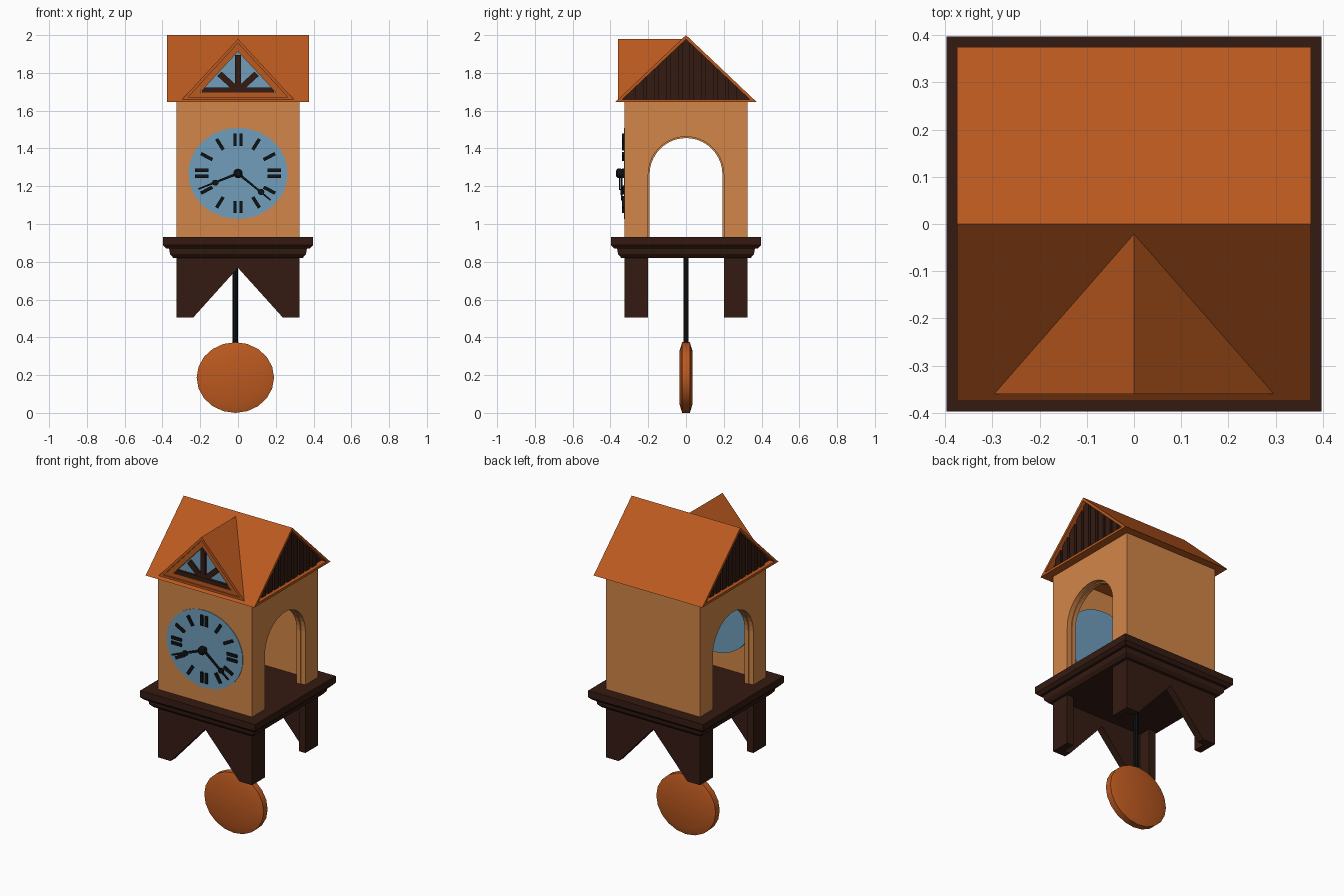
import bpy, bmesh
from math import sin, cos, pi, hypot

if "Cube" in bpy.data.objects:
    bpy.data.objects.remove(bpy.data.objects["Cube"])


def mat(name, r, g, b):
    m = bpy.data.materials.new(name)
    m.diffuse_color = (r, g, b, 1)
    m.use_nodes = True
    m.node_tree.nodes["Principled BSDF"].inputs["Base Color"].default_value = m.diffuse_color
    return m


ROOF = mat("orange_wood", 0.50, 0.10, 0.014)
WALL = mat("light_wood", 0.64, 0.24, 0.065)
DARK = mat("dark_wood", 0.035, 0.011, 0.006)
BLUE = mat("blue_enamel", 0.16, 0.34, 0.50)
BLACK = mat("black_metal", 0.005, 0.006, 0.007)


# place a 2D profile point at depth d along the given axis
def place(axis, p, d):
    return {"x": (d, p[0], p[1]), "y": (p[0], d, p[1]), "z": (p[0], p[1], d)}[axis]


# join (profile, depth) loops with quads and close both ends
def add_loft(bm, axis, loops):
    rings = [[bm.verts.new(place(axis, p, d)) for p in pts] for pts, d in loops]
    n = len(rings[0])
    for a, b in zip(rings, rings[1:]):
        for i in range(n):
            j = (i + 1) % n
            bm.faces.new((a[i], a[j], b[j], b[i]))
    bm.faces.new(rings[0])
    bm.faces.new(rings[-1])


def build(name, axis, solids, material, smooth=False):
    bm = bmesh.new()
    for loops in solids:
        add_loft(bm, axis, loops)
    bmesh.ops.recalc_face_normals(bm, faces=bm.faces[:])
    me = bpy.data.meshes.new(name)
    bm.to_mesh(me)
    bm.free()
    me.materials.append(material)
    ob = bpy.data.objects.new(name, me)
    bpy.context.collection.objects.link(ob)
    if smooth:
        bpy.ops.object.select_all(action="DESELECT")
        ob.select_set(True)
        bpy.context.view_layer.objects.active = ob
        bpy.ops.object.shade_smooth_by_angle(angle=pi / 6)
    return ob


def prism(pts, a, b):
    return [(pts, a), (pts, b)]


def rect(x0, x1, z0, z1):
    return [(x0, z0), (x1, z0), (x1, z1), (x0, z1)]


def square(h):
    return rect(-h, h, -h, h)


def tri(half, base, top):
    return [(-half, base), (half, base), (0, top)]


def ellipse(cx, cz, rx, rz, n):
    return [(cx + rx * cos(2 * pi * i / n), cz + rz * sin(2 * pi * i / n)) for i in range(n)]


# straight strip from p to q, with end widths
def strip(p, q, w0, w1):
    dx, dz = q[0] - p[0], q[1] - p[1]
    length = hypot(dx, dz)
    nx, nz = -dz / length / 2, dx / length / 2
    return [(p[0] + nx * w0, p[1] + nz * w0), (q[0] + nx * w1, q[1] + nz * w1),
            (q[0] - nx * w1, q[1] - nz * w1), (p[0] - nx * w0, p[1] - nz * w0)]


# stepped platform
build("platform", "z", [[(square(h), z) for h, z in (
    (0.342, 0.82), (0.36, 0.84), (0.365, 0.87), (0.38, 0.87), (0.397, 0.888), (0.397, 0.93))]], DARK)

# notched leg boards front and back, with returns along the sides
notch = [(-0.325, 0.825), (-0.325, 0.505), (-0.237, 0.505), (0, 0.768),
         (0.237, 0.505), (0.325, 0.505), (0.325, 0.825)]
for label, s in (("front", -1), ("back", 1)):
    build(label + "_leg_board", "y", [prism(notch, s * 0.325, s * 0.28)], DARK)
    lo, hi = sorted((s * 0.2, s * 0.3249))
    build(label + "_leg_sides", "x",
          [prism(rect(lo, hi, 0.505, 0.825), t * 0.3249, t * 0.28) for t in (-1, 1)], DARK)


# case: arched side walls with a slightly smaller inner arch
def arch(r):
    curve = [(r * cos(pi * i / 20), 1.262 + r * sin(pi * i / 20)) for i in range(21)]
    return ([(0.3249, 0.92), (0.3249, 1.66), (-0.3249, 1.66), (-0.3249, 0.92), (-r, 0.92)]
            + curve[::-1] + [(r, 0.92)])


for label, s in (("left", -1), ("right", 1)):
    build(label + "_arch_wall", "x", [prism(arch(0.2), s * 0.3249, s * 0.295),
                                      prism(arch(0.193), s * 0.295, s * 0.27)], WALL)
for label, s in (("front", -1), ("back", 1)):
    build(label + "_wall", "y", [prism(rect(-0.325, 0.325, 0.92, 1.66), s * 0.325, s * 0.285)], WALL)

# main roof with recessed gables
outer, inner = tri(0.375, 1.645, 2.0), tri(0.337, 1.66, 1.978)
build("roof", "x", [[(inner, -0.335), (inner, -0.375), (outer, -0.375),
                     (outer, 0.375), (inner, 0.375), (inner, 0.335)]], ROOF)

# gable panels with upright slats
build("gable_panels", "x", [prism(inner, s * 0.33, s * 0.34) for s in (-1, 1)], DARK)


def slat(y0, y1):
    def top(y):
        return 1.978 - abs(y) * 0.318 / 0.337
    mid = [(0, top(0))] if y0 < 0 < y1 else []
    return [(y0, 1.66), (y1, 1.66), (y1, top(y1))] + mid + [(y0, top(y0))]


build("gable_slats", "x", [prism(slat(c - 0.022, c + 0.022), s * 0.335, s * 0.353)
                           for s in (-1, 1) for c in [0.062 * i for i in range(-4, 5)]], DARK)

# dormer with stepped frame and recessed window
d_out, d_mid, d_in = tri(0.30, 1.655, 1.98), tri(0.263, 1.672, 1.957), tri(0.2, 1.697, 1.913)
build("dormer", "y", [[(d_in, -0.325), (d_in, -0.352), (d_mid, -0.352), (d_mid, -0.36),
                       (d_out, -0.36), (d_out, -0.022)]], ROOF)
build("dormer_glass", "y", [prism(d_in, -0.335, -0.32)], BLUE)
bars = [rect(-0.19, 0.19, 1.697, 1.722), rect(-0.016, 0.016, 1.70, 1.895)]
bars += [strip((0, 1.705), (s * 0.098, 1.795), 0.032, 0.032) for s in (-1, 1)]
build("dormer_window_bars", "y", [prism(b, -0.35 + 0.001 * i, -0.33) for i, b in enumerate(bars)], DARK)

# clock face, set through the front wall
CZ = 1.268
build("clock_face", "y", [prism(ellipse(0, CZ, 0.263, 0.241, 40), -0.329, -0.265)], BLUE, True)

# hour marks: plain bars, doubled at the quarters
marks = []
for h in range(12):
    a = h * pi / 6
    for k in ((-0.016, 0.016) if h % 3 == 0 else (0,)):
        ends = [(r * 1.08 * sin(a) + k * cos(a), CZ + r * cos(a) - k * sin(a)) for r in (0.145, 0.21)]
        marks.append(prism(strip(*ends, 0.018, 0.018), -0.338, -0.325))
build("hour_marks", "y", marks, BLACK)

# hands with rounded swellings, and hub
for label, tip, bead, y in (("minute_hand", (-0.21, 1.185), (-0.12, 1.219), -0.355),
                            ("hour_hand", (0.172, 1.127), (0.122, 1.17), -0.345)):
    build(label, "y", [prism(strip((0, CZ), tip, 0.014, 0.008), y, y + 0.008),
                       prism(ellipse(*bead, 0.018, 0.016, 10), y - 0.001, y + 0.009)], BLACK)
build("hand_hub", "y", [[(ellipse(0, CZ, r, r, 16), y) for r, y in (
    (0.015, -0.37), (0.025, -0.362), (0.025, -0.345), (0.015, -0.325))]], BLACK, True)

# pendulum rod and bob
build("pendulum_rod", "z", [prism(ellipse(-0.014, 0, 0.014, 0.014, 8), 0.34, 0.825)], BLACK)
build("pendulum_bob", "y", [[(ellipse(-0.014, 0.187, 0.205 * k, 0.187 * k, 20), y) for k, y in (
    (0.75, -0.035), (1, -0.02), (1, 0.02), (0.75, 0.035))]], ROOF, True)
